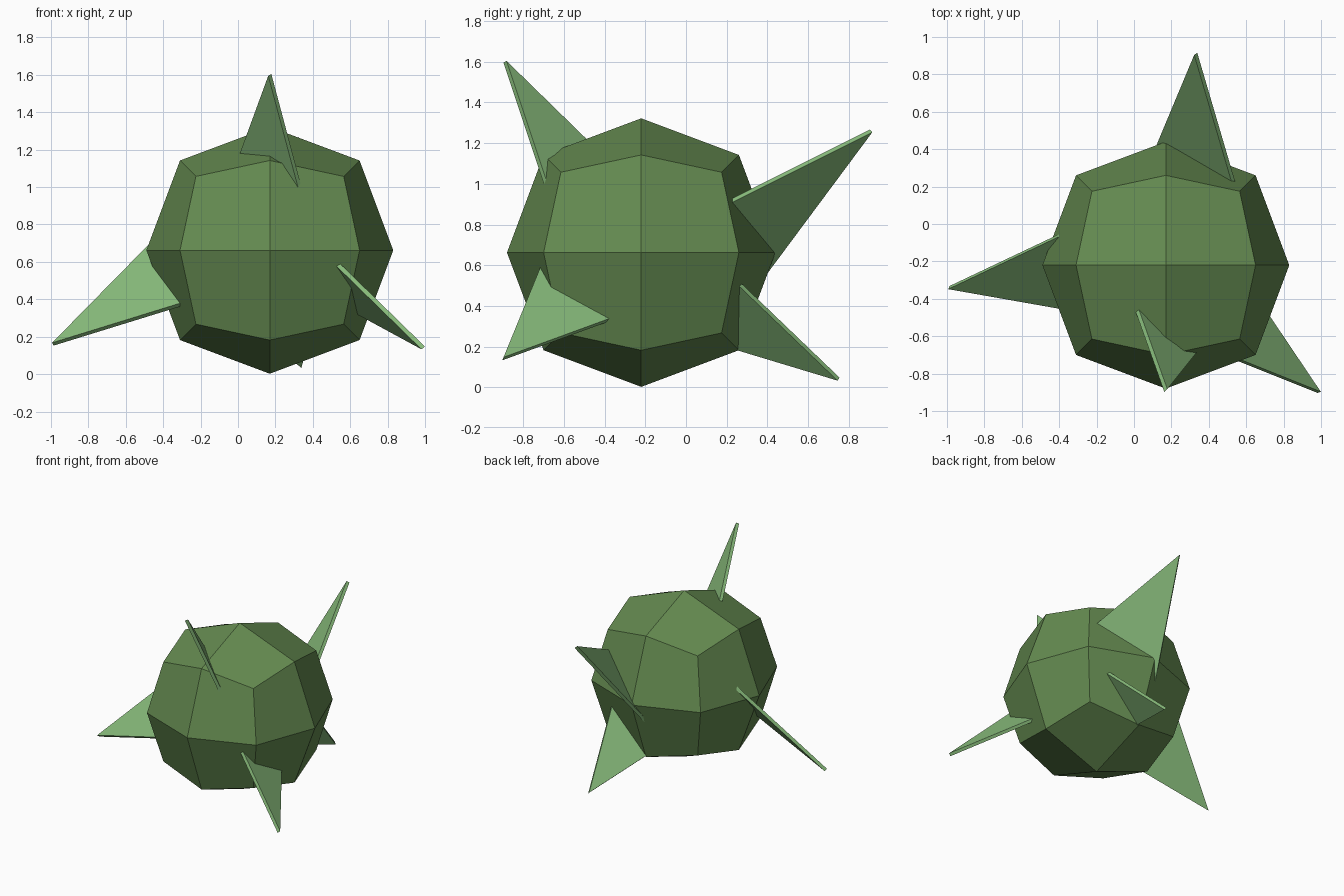
import bpy
import bmesh
from mathutils import Vector

old = bpy.data.objects.get("Cube")
if old:
    bpy.data.objects.remove(old, do_unlink=True)


def make_material(name, rgb):
    mat = bpy.data.materials.new(name)
    mat.use_nodes = True
    color = (*rgb, 1)
    mat.diffuse_color = color
    mat.node_tree.nodes["Principled BSDF"].inputs["Base Color"].default_value = color
    return mat


def finish(bm, name, mat):
    bmesh.ops.recalc_face_normals(bm, faces=bm.faces[:])
    mesh = bpy.data.meshes.new(name)
    bm.to_mesh(mesh)
    bm.free()
    mesh.materials.append(mat)
    obj = bpy.data.objects.new(name, mesh)
    bpy.context.collection.objects.link(obj)
    return obj


body_green = make_material("body green", (0.127, 0.254, 0.080))
spike_green = make_material("spike light green", (0.242, 0.491, 0.195))

# Round body: a cube split once per side and swelled into a faceted ball
bm = bmesh.new()
bmesh.ops.create_cube(bm, size=2)
bmesh.ops.subdivide_edges(bm, edges=bm.edges[:], cuts=1, use_grid_fill=True)
reach = {1: 0.66, 2: 0.48, 3: 0.395}  # face centre, edge middle, corner
for v in bm.verts:
    v.co *= reach[sum(abs(c) > 0.5 for c in v.co)]
body = finish(bm, "body", body_green)
body.location = (0.17, -0.22, 0.662)


# Spike: a thin triangular plate whose base is sunk into the body
def make_spike(name, tip, base_a, base_b, thickness=0.024, sink=1.08):
    tip, a, b = Vector(tip), Vector(base_a), Vector(base_b)
    a, b = tip + (a - tip) * sink, tip + (b - tip) * sink
    half = (a - tip).cross(b - tip).normalized() * thickness / 2
    bm = bmesh.new()
    near = [bm.verts.new(p - half) for p in (tip, a, b)]
    far = [bm.verts.new(p + half) for p in (tip, a, b)]
    bm.faces.new(near)
    bm.faces.new(far)
    for i in range(3):
        j = (i + 1) % 3
        bm.faces.new((near[i], near[j], far[j], far[i]))
    finish(bm, name, spike_green)


make_spike("top_spike", (0.17, -0.89, 1.60), (0.33, -0.69, 1.00), (0.02, -0.47, 1.19))
make_spike("right_spike", (-0.99, -0.34, 0.16), (-0.42, -0.07, 0.74), (-0.31, -0.46, 0.37))
make_spike("left_spike", (0.99, -0.90, 0.14), (0.54, -0.72, 0.58), (0.64, -0.38, 0.33))
make_spike("back_upper_spike", (0.33, 0.91, 1.26), (0.53, 0.23, 0.92), (0.10, 0.36, 0.52))
make_spike("back_lower_spike", (0.33, 0.75, 0.04), (0.47, 0.26, 0.51), (0.16, 0.22, 0.20))
